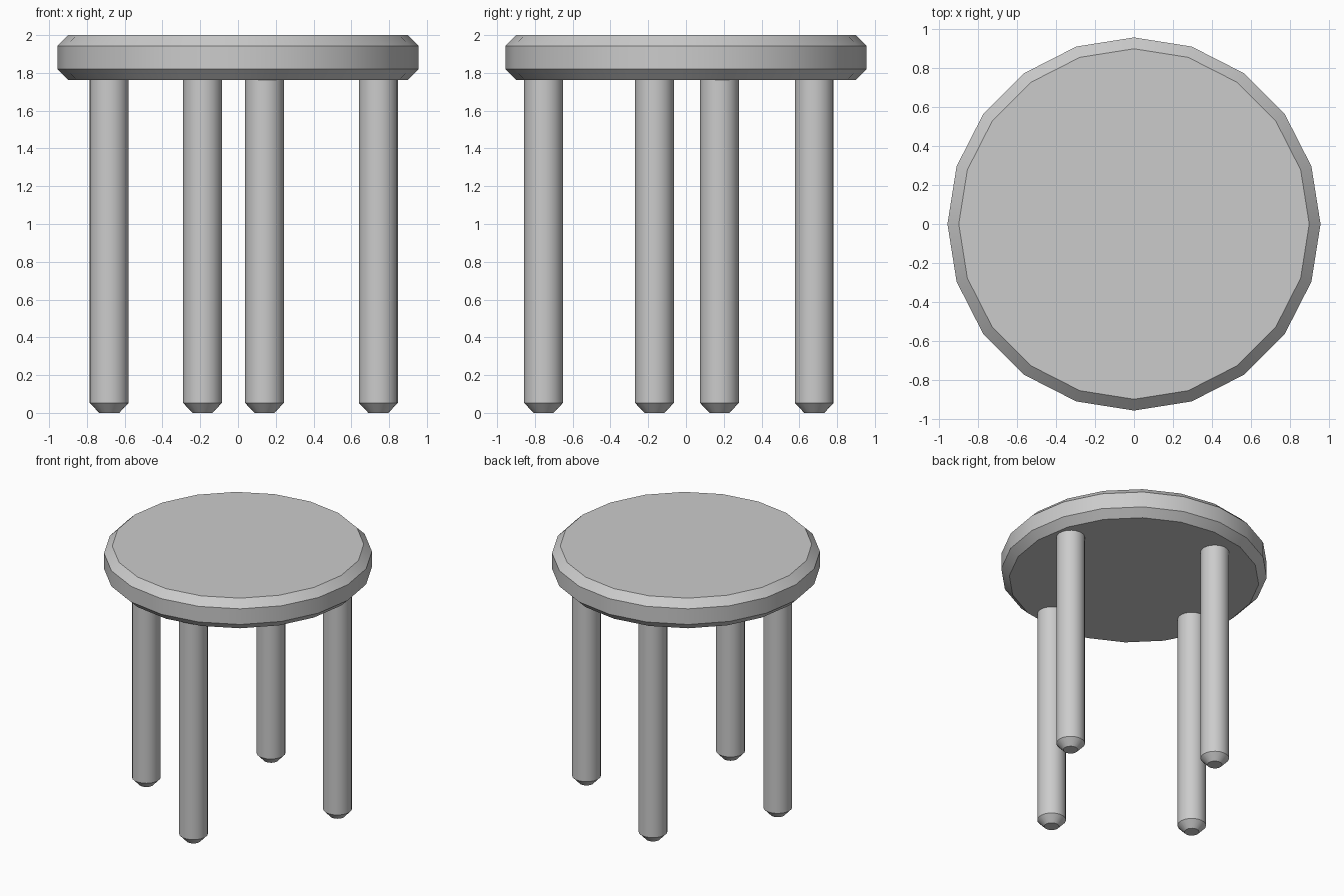
import bpy, bmesh, math

if "Cube" in bpy.data.objects:
    bpy.data.objects.remove(bpy.data.objects["Cube"])


def lathe(name, profile, sides, location=(0, 0, 0)):
    """Closed solid of revolution from (radius, z) rings, bottom to top."""
    bm = bmesh.new()
    rings = []
    for r, z in profile:
        rings.append([bm.verts.new((r * math.cos(2 * math.pi * i / sides),
                                    r * math.sin(2 * math.pi * i / sides), z))
                      for i in range(sides)])
    for low, high in zip(rings, rings[1:]):
        for i in range(sides):
            j = (i + 1) % sides
            bm.faces.new((low[i], low[j], high[j], high[i]))
    bm.faces.new(rings[0][::-1])
    bm.faces.new(rings[-1])
    mesh = bpy.data.meshes.new(name)
    bm.to_mesh(mesh)
    bm.free()
    obj = bpy.data.objects.new(name, mesh)
    obj.location = location
    bpy.context.collection.objects.link(obj)
    bpy.ops.object.select_all(action='DESELECT')
    obj.select_set(True)
    bpy.context.view_layer.objects.active = obj
    bpy.ops.object.shade_smooth_by_angle(angle=math.radians(30))
    return obj


# Round seat with chamfered rims
lathe("seat", [(0.898, 1.763), (0.956, 1.82), (0.956, 1.943), (0.898, 2.0)], 20)

# Four legs with chamfered feet, set slightly unevenly around the seat
legs = {
    "front_leg": (0.14, -0.754),
    "right_leg": (0.743, 0.177),
    "back_leg": (-0.188, 0.679),
    "left_leg": (-0.682, -0.167),
}
for name, (x, y) in legs.items():
    lathe(name, [(0.053, 0), (0.103, 0.053), (0.103, 1.775)], 20, (x, y, 0))
